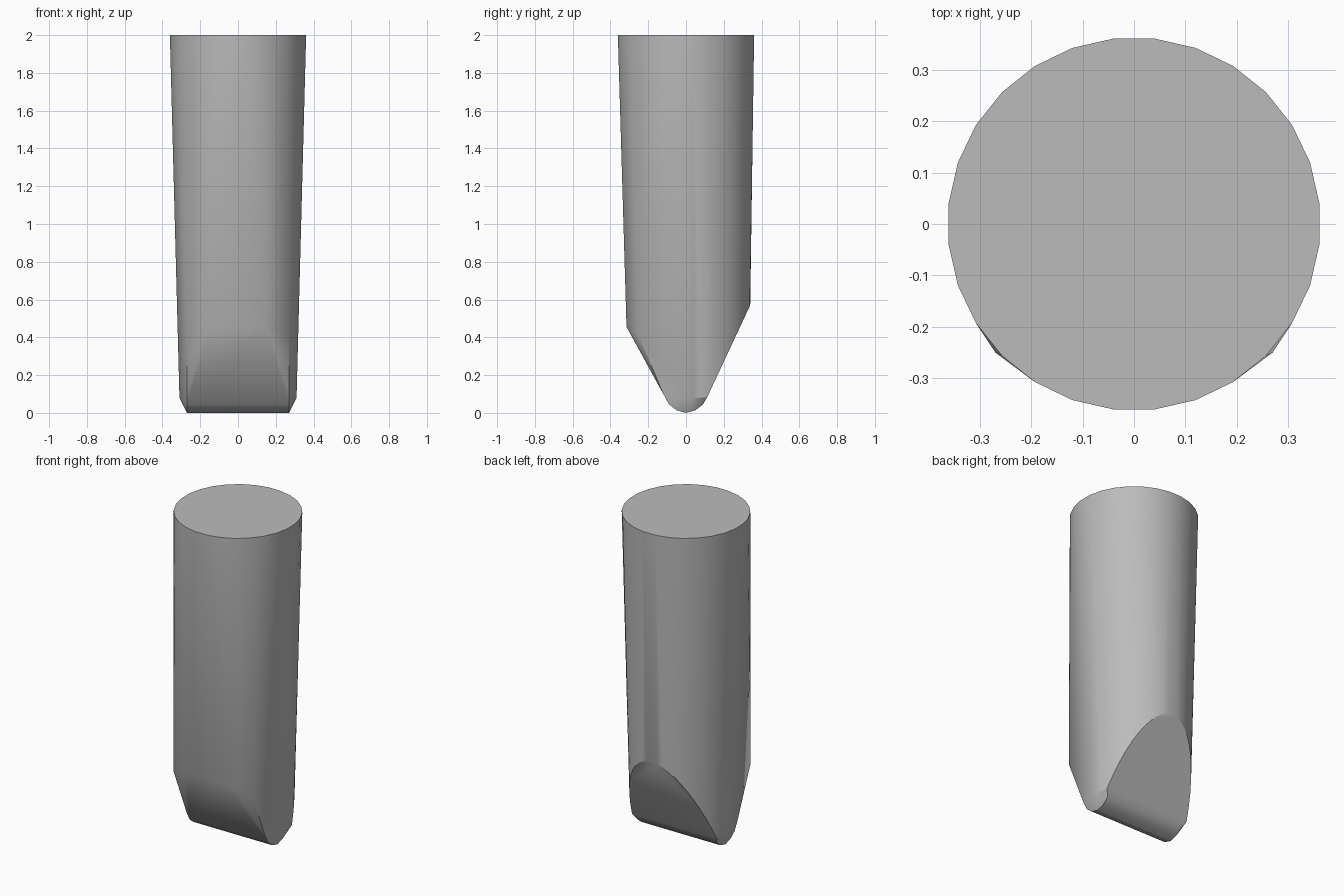
import bpy
import bmesh
from math import cos, sin, pi, radians

cube = bpy.data.objects.get("Cube")
if cube:
    bpy.data.objects.remove(cube, do_unlink=True)

# Plain grey material
grey = bpy.data.materials.new("plain grey")
grey.use_nodes = True
colour = (0.5, 0.5, 0.5, 1)
grey.diffuse_color = colour
grey.node_tree.nodes["Principled BSDF"].inputs["Base Color"].default_value = colour

SIDES = 28
points = []


def mirrored(x, y, z):
    points.extend([(x, y, z), (-x, y, z)])


# Round flat top
for i in range(SIDES):
    a = 2 * pi * (i + 0.5) / SIDES
    points.append((0.363 * cos(a), 0.363 * sin(a), 2))

# Lower rim: the tapered shaft cut by the sloping back face
for i in range(15):
    a = pi / 2 * i / 14
    y = 0.34 * sin(a)
    z = max(0.08, 0.1 + (y - 0.12) * 0.47 / 0.22)
    mirrored(0.31 * cos(a), y, z)

# Front bevel: straight upper edge and bulging corners
mirrored(0.15, -0.315, 0.455)
mirrored(0.27, -0.25, 0.41)

# Rounded cutting edge across the bottom
for y, z in [(0, 0), (0.05, 0.014), (0.09, 0.045), (0.12, 0.1)]:
    mirrored(0.27, y, z)
    mirrored(0.27, -y, z)

# Skin the sections into one closed body
bm = bmesh.new()
for p in points:
    bm.verts.new(p)
bmesh.ops.remove_doubles(bm, verts=bm.verts, dist=0.002)
hull = bmesh.ops.convex_hull(bm, input=bm.verts)
spare = {g for g in hull["geom_interior"] + hull["geom_unused"]
         if isinstance(g, bmesh.types.BMVert)}
bmesh.ops.delete(bm, geom=list(spare), context="VERTS")
bmesh.ops.dissolve_limit(bm, angle_limit=radians(0.5), verts=bm.verts, edges=bm.edges)
bmesh.ops.recalc_face_normals(bm, faces=bm.faces)

mesh = bpy.data.meshes.new("wedge_tipped_shaft")
bm.to_mesh(mesh)
bm.free()
mesh.materials.append(grey)
shaft = bpy.data.objects.new("wedge_tipped_shaft", mesh)
bpy.context.collection.objects.link(shaft)

# Soft round sides, crisp bevel edges
bpy.context.view_layer.objects.active = shaft
shaft.select_set(True)
bpy.ops.object.shade_smooth_by_angle(angle=radians(25))
